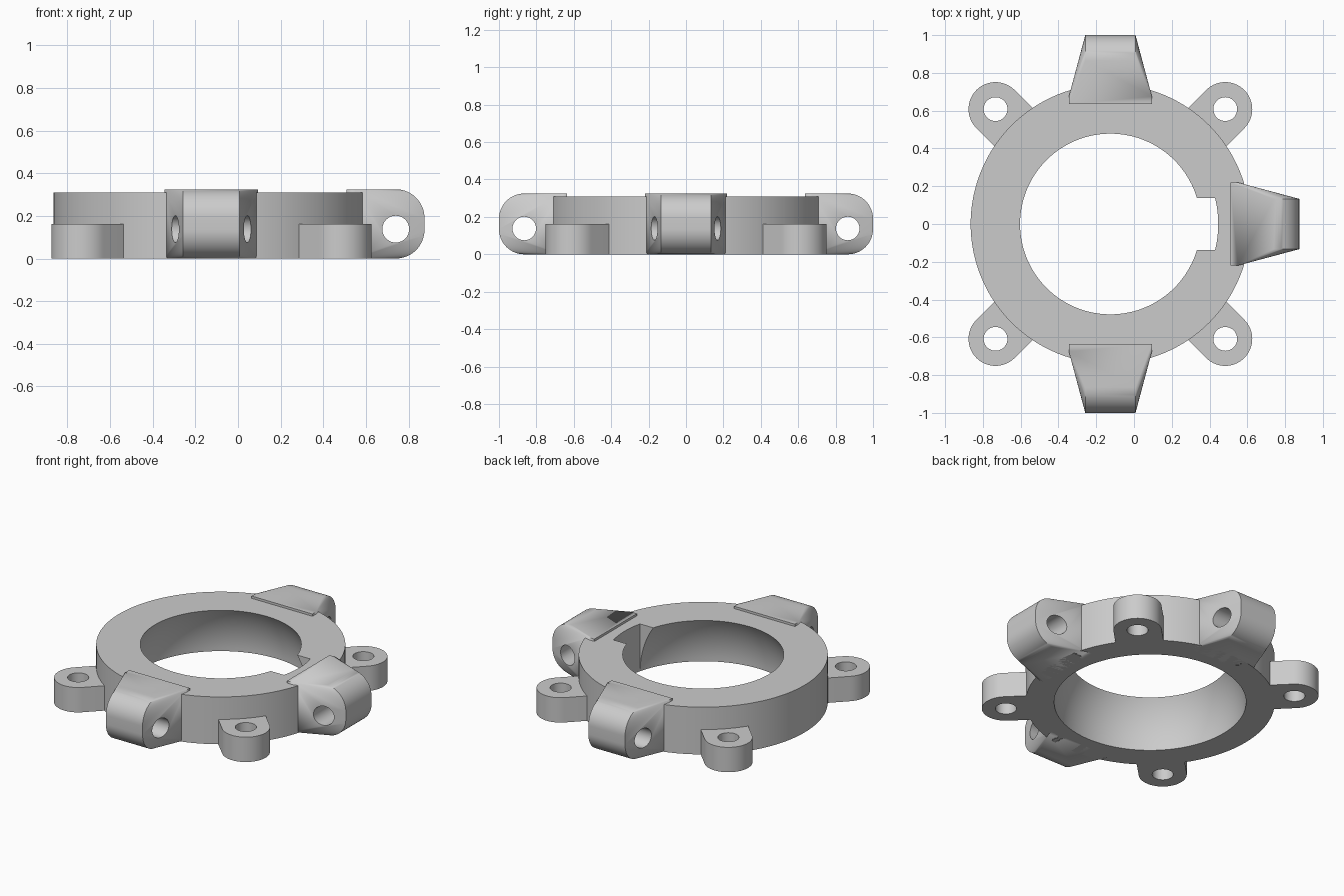
import bpy, bmesh, math
from math import sin, cos, pi, radians
from mathutils import Matrix

cube = bpy.data.objects.get("Cube")
if cube:
    bpy.data.objects.remove(cube, do_unlink=True)

CENTRE_X = -0.125      # axis of the ring
RING_R, RING_H = 0.74, 0.31
BALL_R = 0.57          # spherical bore
LUG_H = 0.325

grey = bpy.data.materials.new("plain_grey")
grey.use_nodes = True
grey.diffuse_color = (0.6, 0.6, 0.6, 1)
grey.node_tree.nodes["Principled BSDF"].inputs["Base Color"].default_value = (0.6, 0.6, 0.6, 1)


def make_object(name, bm, angle=0.0):
    """Turn a bmesh into an object placed around the ring axis."""
    bmesh.ops.recalc_face_normals(bm, faces=bm.faces)
    mesh = bpy.data.meshes.new(name)
    bm.to_mesh(mesh)
    bm.free()
    mesh.materials.append(grey)
    obj = bpy.data.objects.new(name, mesh)
    obj.matrix_world = Matrix.Translation((CENTRE_X, 0, 0)) @ Matrix.Rotation(angle, 4, "Z")
    bpy.context.collection.objects.link(obj)
    return obj


def arc(cx, cy, r, start, end, steps):
    return [(cx + r * cos(start + (end - start) * i / steps),
             cy + r * sin(start + (end - start) * i / steps)) for i in range(steps + 1)]


def prism(points, z0, z1):
    """Extrude a plan outline from z0 to z1."""
    bm = bmesh.new()
    face = bm.faces.new([bm.verts.new((x, y, z0)) for x, y in points])
    new = bmesh.ops.extrude_face_region(bm, geom=[face])["geom"]
    bmesh.ops.translate(bm, vec=(0, 0, z1 - z0),
                        verts=[v for v in new if isinstance(v, bmesh.types.BMVert)])
    return bm


def select_only(obj):
    bpy.ops.object.select_all(action="DESELECT")
    obj.select_set(True)
    bpy.context.view_layer.objects.active = obj


def cut(obj, cutter):
    cutter.hide_render = True
    bpy.context.view_layer.update()
    mod = obj.modifiers.new("cut", "BOOLEAN")
    mod.operation, mod.solver, mod.object = "DIFFERENCE", "EXACT", cutter
    select_only(obj)
    bpy.ops.object.modifier_apply(modifier=mod.name)
    bpy.data.objects.remove(cutter, do_unlink=True)


def smooth(obj):
    select_only(obj)
    bpy.ops.object.shade_smooth_by_angle(angle=radians(30))


# Ring: lathed profile with a spherical bore
bm = bmesh.new()
profile = arc(0, 0, BALL_R, 0, math.asin(RING_H / BALL_R), 14)
profile += [(RING_R, RING_H), (RING_R, 0)]
verts = [bm.verts.new((r, 0, z)) for r, z in profile]
edges = [bm.edges.new((verts[i - 1], verts[i])) for i in range(len(verts))]
bmesh.ops.spin(bm, geom=verts + edges, cent=(0, 0, 0), axis=(0, 0, 1),
               angle=2 * pi, steps=128, use_merge=True)
bmesh.ops.remove_doubles(bm, verts=bm.verts, dist=0.0005)
ring = make_object("ring", bm)

# Keyway notch on the left side of the bore
half = math.asin(0.137 / BALL_R)
slot = [(0.3, -0.137)] + arc(0, 0, BALL_R + 0.001, -half, half, 12) + [(0.3, 0.137)]
cut(ring, make_object("notch_cutter", prism(slot, -0.1, 0.5)))
smooth(ring)

# Four low mounting ears with vertical holes
EAR_X, EAR_R, HOLE_R = 0.86, 0.143, 0.063
for i, side in enumerate(("back_left", "back_right", "front_right", "front_left")):
    turn = radians(45 + 90 * i)
    outline = arc(EAR_X, 0, EAR_R, -pi / 2, pi / 2, 32) + [(0.66, EAR_R), (0.66, -EAR_R)]
    ear = make_object("ear_" + side, prism(outline, 0, 0.163), turn)
    hole = prism(arc(EAR_X, 0, HOLE_R, 0, 2 * pi, 40)[:-1], -0.1, 0.5)
    cut(ear, make_object("ear_hole_cutter", hole, turn))
    smooth(ear)

# Three tapered hinge lugs: hull of an inner block and a rounded outer end
PIN_R, ROUND = 0.865, 0.135
for side, degrees in (("left", 0), ("back", 90), ("front", -90)):
    turn = radians(degrees)
    bm = bmesh.new()
    rim = arc(PIN_R, ROUND, ROUND, -pi / 2, 0, 16)
    rim += arc(PIN_R, LUG_H - ROUND, ROUND, 0, pi / 2, 16)
    for s in (-1, 1):
        for r, z in rim:
            bm.verts.new((r, s * 0.133, z))
        for r in (0.635, 0.675):
            for z in (0, LUG_H):
                bm.verts.new((r, s * 0.22, z))
    bmesh.ops.convex_hull(bm, input=bm.verts)
    bmesh.ops.dissolve_limit(bm, angle_limit=radians(0.5), verts=bm.verts, edges=bm.edges)
    lug = make_object("lug_" + side, bm, turn)

    # Pin hole across the lug
    bm = prism(arc(0, 0, HOLE_R, 0, 2 * pi, 40)[:-1], -0.4, 0.4)
    bmesh.ops.rotate(bm, verts=bm.verts, matrix=Matrix.Rotation(pi / 2, 3, "X"))
    bmesh.ops.translate(bm, verts=bm.verts, vec=(PIN_R, 0, 0.138))
    cut(lug, make_object("pin_cutter", bm, turn))
    smooth(lug)
